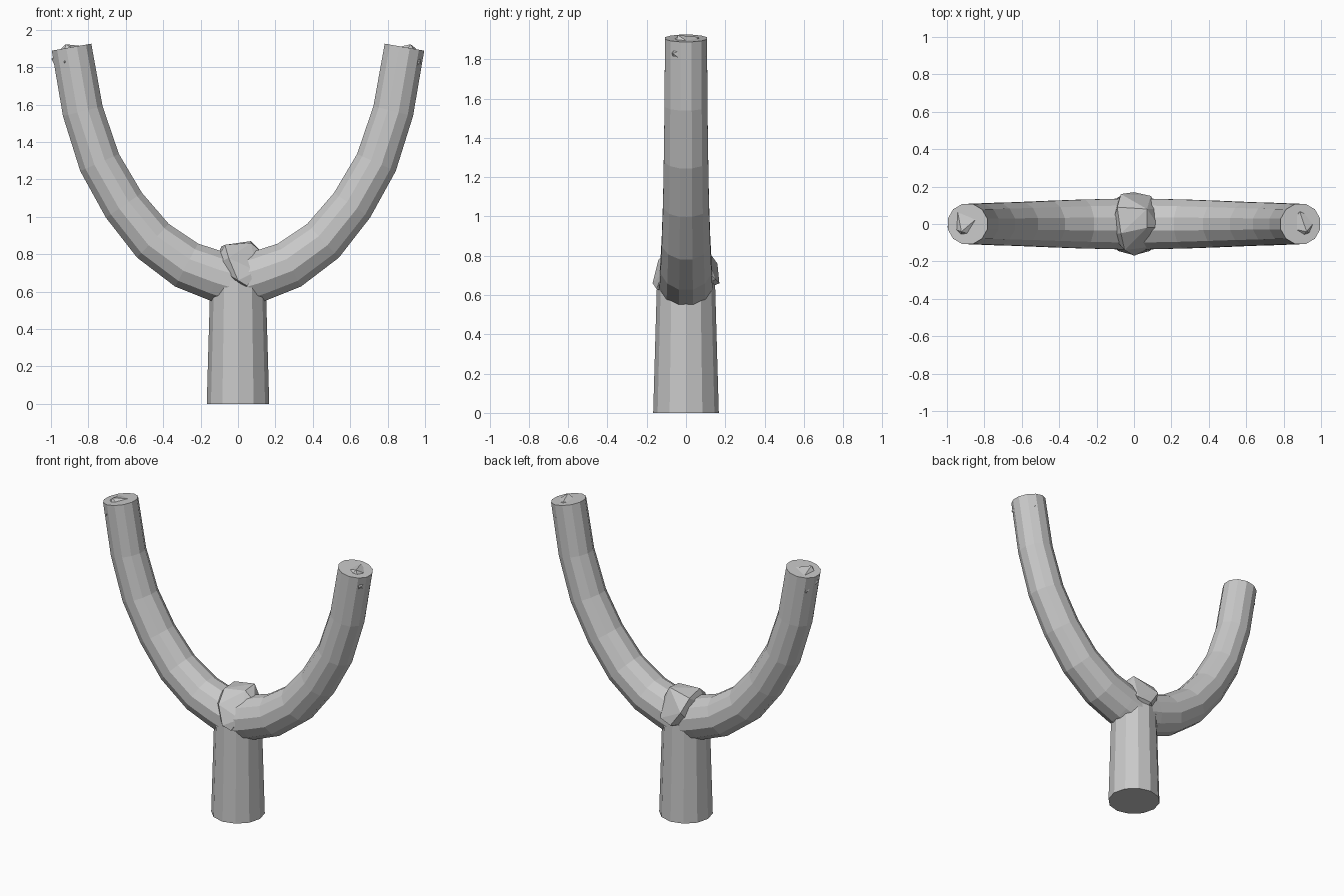
import bpy, bmesh, math
from mathutils import Vector, Matrix

if "Cube" in bpy.data.objects:
    bpy.data.objects.remove(bpy.data.objects["Cube"])

stone = bpy.data.materials.new("plain grey")
stone.diffuse_color = (0.58, 0.58, 0.58, 1)
stone.use_nodes = True
stone.node_tree.nodes["Principled BSDF"].inputs["Base Color"].default_value = stone.diffuse_color


def finish(bm, name):
    bmesh.ops.recalc_face_normals(bm, faces=bm.faces[:])
    me = bpy.data.meshes.new(name)
    bm.to_mesh(me)
    bm.free()
    me.materials.append(stone)
    ob = bpy.data.objects.new(name, me)
    bpy.context.collection.objects.link(ob)
    return ob


def tube(name, path, sides=12, turn=0.0):
    """Faceted tube in the xz plane; path holds (x, z, radius)."""
    bm = bmesh.new()
    pts = [Vector((x, 0, z)) for x, z, r in path]
    rings = []
    for i, p in enumerate(pts):
        a = (p - pts[i - 1]).normalized() if i else None
        b = (pts[i + 1] - p).normalized() if i < len(pts) - 1 else None
        t = ((a or b) + (b or a)).normalized()
        side = Vector((0, 1, 0))
        n = side.cross(t)
        r = path[i][2]
        ring = []
        for k in range(sides):
            w = 2 * math.pi * (k + turn) / sides
            ring.append(bm.verts.new(p + r * (math.cos(w) * n + math.sin(w) * side)))
        rings.append(ring)
    for r0, r1 in zip(rings, rings[1:]):
        for k in range(sides):
            j = (k + 1) % sides
            bm.faces.new((r0[k], r0[j], r1[j], r1[k]))
    bm.faces.new(rings[0])
    bm.faces.new(rings[-1])
    return finish(bm, name)


# Handle
tube("handle", [(0, 0, 0.167), (0, 0.66, 0.148)])

# Two curved fork arms
arm = [(0, 0.65, 0.143), (0.115, 0.683, 0.139), (0.275, 0.742, 0.135),
       (0.455, 0.872, 0.128), (0.61, 1.062, 0.121), (0.74, 1.29, 0.117),
       (0.83, 1.565, 0.113), (0.89, 1.907, 0.111)]
for s, label in ((-1, "left"), (1, "right")):
    tube(label + "_arm", [(s * x, z, r) for x, z, r in arm], turn=0.5)
    # Rough stone sunk in the arm tip
    bm = bmesh.new()
    rot = Matrix.Rotation(0.6 * s, 4, 'Z') @ Matrix.Rotation(math.radians(28), 4, 'X')
    bmesh.ops.create_icosphere(bm, subdivisions=1, radius=0.105,
                               matrix=Matrix.Translation((s * 0.895, 0, 1.83)) @ rot)
    finish(bm, label + "_tip_stone")

# Rough knot where the arms meet
knot = [(-.09, .09, .84), (.07, .08, .87), (.07, -.02, .86), (-.07, -.05, .85),
        (-.13, -.05, .74), (-.05, -.14, .78), (.10, -.12, .71), (.14, -.02, .80),
        (.13, .08, .75), (.09, .15, .68), (-.07, .16, .76), (0, -.17, .66),
        (.05, -.15, .63), (0, .17, .66), (0, 0, .58), (-.10, .08, .66)]
bm = bmesh.new()
for co in knot:
    bm.verts.new(co)
bmesh.ops.convex_hull(bm, input=bm.verts[:])
finish(bm, "centre_knot")
